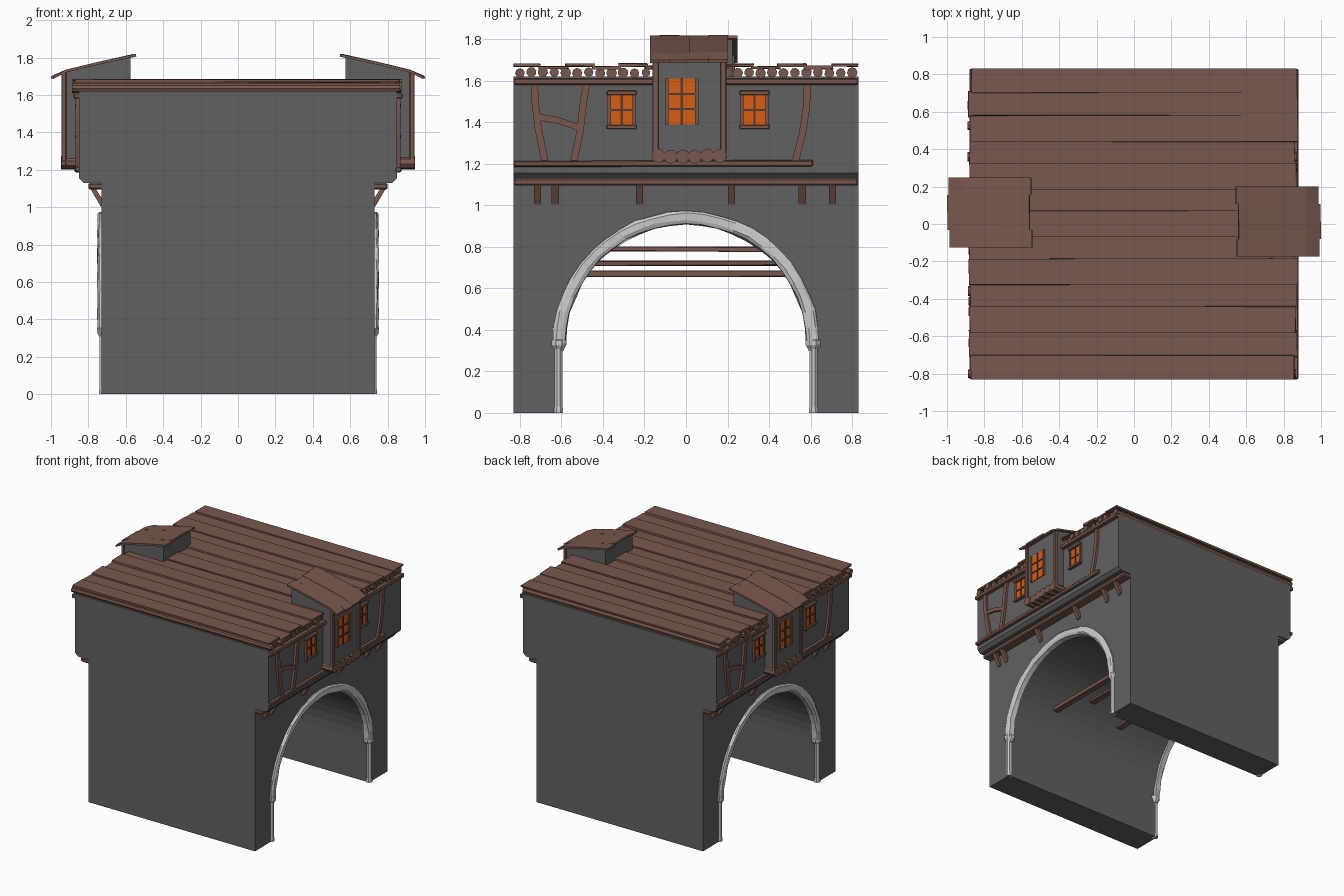
import bpy, bmesh, random
from math import pi, sin, cos
from mathutils import Matrix, Vector

if "Cube" in bpy.data.objects:
    bpy.data.objects.remove(bpy.data.objects["Cube"])

random.seed(4)

def material(name, rgb):
    m = bpy.data.materials.new(name)
    m.diffuse_color = (*rgb, 1)
    m.use_nodes = True
    m.node_tree.nodes["Principled BSDF"].inputs["Base Color"].default_value = m.diffuse_color
    return m

WALL = material("plaster", (0.12, 0.12, 0.12))
WOOD = material("wood", (0.19, 0.098, 0.073))
DARK = material("dark_wood", (0.09, 0.045, 0.035))
GLOW = material("window_glow", (0.7, 0.11, 0.006))

def finish(name, bm, mat=None):
    bmesh.ops.recalc_face_normals(bm, faces=bm.faces[:])
    me = bpy.data.meshes.new(name)
    bm.to_mesh(me)
    bm.free()
    if mat:
        me.materials.append(mat)
    ob = bpy.data.objects.new(name, me)
    bpy.context.collection.objects.link(ob)
    return ob

def box(name, lo, hi, mat=WOOD, bevel=0, jitter=0):
    bm = bmesh.new()
    bmesh.ops.create_cube(bm, size=1)
    lo, hi = Vector(lo), Vector(hi)
    for v in bm.verts:
        v.co = [l + (c + 0.5) * (h - l) + random.uniform(-jitter, jitter)
                for c, l, h in zip(v.co, lo, hi)]
    if bevel:
        bmesh.ops.bevel(bm, geom=bm.edges[:], offset=bevel, segments=1, affect='EDGES')
    return finish(name, bm, mat)

def prism(name, pts, axis, a, b, mat=WOOD):
    """Extrude a profile: (y,z) points along x, or (x,z) points along y."""
    bm = bmesh.new()
    place = (lambda p, t: (t, p[0], p[1])) if axis == 'x' else (lambda p, t: (p[0], t, p[1]))
    ra = [bm.verts.new(place(p, a)) for p in pts]
    rb = [bm.verts.new(place(p, b)) for p in pts]
    bm.faces.new(ra)
    bm.faces.new(rb[::-1])
    for i in range(len(pts)):
        j = (i + 1) % len(pts)
        bm.faces.new((ra[i], ra[j], rb[j], rb[i]))
    return finish(name, bm, mat)

def ribbon(name, path, dy, dz, a, b):
    """Timber following a (y,z) path, widened by the half offset (dy,dz)."""
    pts = [(y - dy, z - dz) for y, z in path] + [(y + dy, z + dz) for y, z in reversed(path)]
    return prism(name, pts, 'x', a, b)

def log(name, y, z, r, a, b, n=8):
    turn = random.random()
    pts = [(y + r * cos(turn + 2 * pi * i / n), z + r * sin(turn + 2 * pi * i / n)) for i in range(n)]
    return prism(name, pts, 'x', a, b)

def lathe(name, x, y, rings, n=8):
    bm = bmesh.new()
    loops = [[bm.verts.new((x + r * cos(2 * pi * (i + .5) / n), y + r * sin(2 * pi * (i + .5) / n), z))
              for i in range(n)] for r, z in rings]
    for la, lb in zip(loops, loops[1:]):
        for i in range(n):
            bm.faces.new((la[i], la[(i + 1) % n], lb[(i + 1) % n], lb[i]))
    bm.faces.new(loops[0])
    bm.faces.new(loops[-1])
    return finish(name, bm)

def window(y, z0, z1, w, x, rows, sills=True):
    h = w + 0.008
    out = [box("window_pane", (x - .02, y - w, z0), (x + .006, y + w, z1), GLOW),
           box("window_mullion", (x, y - .006, z0), (x + .012, y + .006, z1), DARK)]
    for i in range(1, rows):
        z = z0 + (z1 - z0) * i / rows
        out.append(box("window_bar", (x, y - w, z - .005), (x + .012, y + w, z + .005), DARK))
    for s in (-1, 1):
        e = y + s * h
        out.append(box("window_jamb", (x - .01, e - .008, z0), (x + .014, e + .008, z1)))
    if sills:
        for z in (z0 - .007, z1 + .007):
            out.append(box("window_sill", (x - .01, y - w - .02, z - .01),
                           (x + .022, y + w + .02, z + .01), bevel=.003))
    return out

# Gate block with a vaulted passage, and the overhanging storey
R, SPRING, N = 0.6, 0.33, 28
vault = [(-R * cos(pi * i / N), SPRING + R * sin(pi * i / N)) for i in range(N + 1)]
prism("gate_walls", [(-.83, 0), (-R, 0)] + vault + [(R, 0), (.83, 0), (.83, 1.14), (-.83, 1.14)],
      'x', -.73, .73, WALL)
half = [(.825, 1.13), (.85, 1.155), (.85, 1.62)]
prism("upper_storey", half + [(-x, z) for x, z in reversed(half)], 'y', -.83, .83, WALL)

# Tie beams across the passage
for x, z, w in ((.35, .67, .49), (.08, .79, .39), (-.24, .722, .45)):
    box("passage_beam", (x - .025, -w - .03, z - .013), (x + .025, w + .03, z + .013), bevel=.003, jitter=.004)

# Roof logs and boards
for i in range(30):
    log("roof_log", -.8 + i * .0552, 1.639 + random.uniform(-.003, .003), random.uniform(.021, .026),
        -.875 + random.uniform(-.015, .015), .86 + random.uniform(-.015, .015))
W = 1.66 / 13
for i in range(13):
    y, z = -.83 + i * W, 1.668 + (.007 if i % 2 == 0 else -.005)
    lap = .006 if 0 < i < 12 else 0
    box("roof_board", (-.88 + random.uniform(-.012, .012), y - lap, z - .007),
        (.868 + random.uniform(-.012, .01), y + W + lap, z + .007), jitter=.003)

side, dormer = [], []

# Stone arch trim
bm = bmesh.new()
loops = []
for i in range(25):
    a = pi * i / 24
    ring = []
    for r, x in ((.578, .70), (.582, .742), (.598, .75), (.63, .75), (.642, .74), (.642, .70)):
        r += random.uniform(-.004, .004)
        x += random.uniform(-.004, .004)
        ring.append(bm.verts.new((x, r * cos(a), SPRING + r * sin(a))))
    loops.append(ring)
for la, lb in zip(loops, loops[1:]):
    for i in range(6):
        bm.faces.new((la[i], la[(i + 1) % 6], lb[(i + 1) % 6], lb[i]))
bm.faces.new(loops[0])
bm.faces.new(loops[-1])
side.append(finish("arch_trim", bm))

# Columns and capitals
for s in (-1, 1):
    side.append(lathe("column", .722, s * .614, [(.023, 0), (.023, .02), (.021, .03), (.021, .31)]))
    side.append(lathe("capital", .717, s * .612,
                      [(.024, .297), (.026, .307), (.036, .322), (.039, .328), (.039, .348), (.034, .354)]))

# Jetty beam and brackets
side.append(box("jetty_beam", (.72, -.83, 1.095), (.80, .83, 1.13), bevel=.008))
for y in (-.715, -.63, -.225, .22, .56, .705):
    side.append(prism("jetty_bracket", [(.72, 1.0), (.735, 1.005), (.79, 1.1), (.762, 1.1), (.72, 1.035)],
                      'y', y - .017, y + .017))

# Timber framing
side.append(box("sill_beam", (.84, -.83, 1.185), (.872, .61, 1.217), bevel=.005, jitter=.004))
side.append(box("top_plate", (.84, -.83, 1.58), (.88, .83, 1.612), bevel=.006))
for path in ([(-.73, 1.585), (-.727, 1.5), (-.712, 1.37), (-.68, 1.215)],
             [(-.48, 1.585), (-.495, 1.49), (-.51, 1.36), (-.54, 1.215)],
             [(.585, 1.585), (.58, 1.47), (.56, 1.34), (.528, 1.215)]):
    side.append(ribbon("curved_post", path, .017, 0, .84, .868))
side.append(ribbon("cross_brace", [(-.71, 1.425), (-.62, 1.41), (-.515, 1.375)], 0, .016, .84, .864))
for y in (-.31, .33):
    side += window(y, 1.385, 1.535, .052, .85, 2)

# Dormer: body, posts, log floor, window and bent plank roof
dormer.append(prism("dormer_body", [(.575, 1.6), (.8, 1.6), (.8, 1.22), (.93, 1.22), (.93, 1.722), (.575, 1.80)],
                    'y', -.15, .185, WALL))
for y in (-.147, .18):
    dormer.append(box("dormer_post", (.918, y - .014, 1.22), (.943, y + .014, 1.725), bevel=.003))
for i in range(6):
    dormer.append(log("dormer_floor_log", -.133 + i * .059, 1.237 + random.uniform(-.003, .003), .034,
                      .84, .942 + random.uniform(-.006, .006)))
dormer += window(-.02, 1.39, 1.61, .064, .93, 3, False)
for i in range(4):
    y, t, e = -.17 + i * .0935, random.uniform(-.004, .004), random.uniform(-.01, .006)
    top = [(.555 + e, 1.818 + t), (.75, 1.775 + t), (.92, 1.734 + t), (.995 + e, 1.7 + t)]
    dormer.append(prism("dormer_roof_plank", top + [(x - .003, z - .014) for x, z in reversed(top)],
                        'y', y - .003, y + .091))

# Opposite facade: half-turn copies, with the dormer set a little off centre
half_turn = Matrix.Rotation(pi, 4, 'Z')
for group, shift in ((side, 0), (dormer, .075)):
    for ob in group:
        twin = ob.copy()
        twin.name = ob.name + "_opposite"
        twin.matrix_world = Matrix.Translation((0, shift, 0)) @ half_turn
        bpy.context.collection.objects.link(twin)
